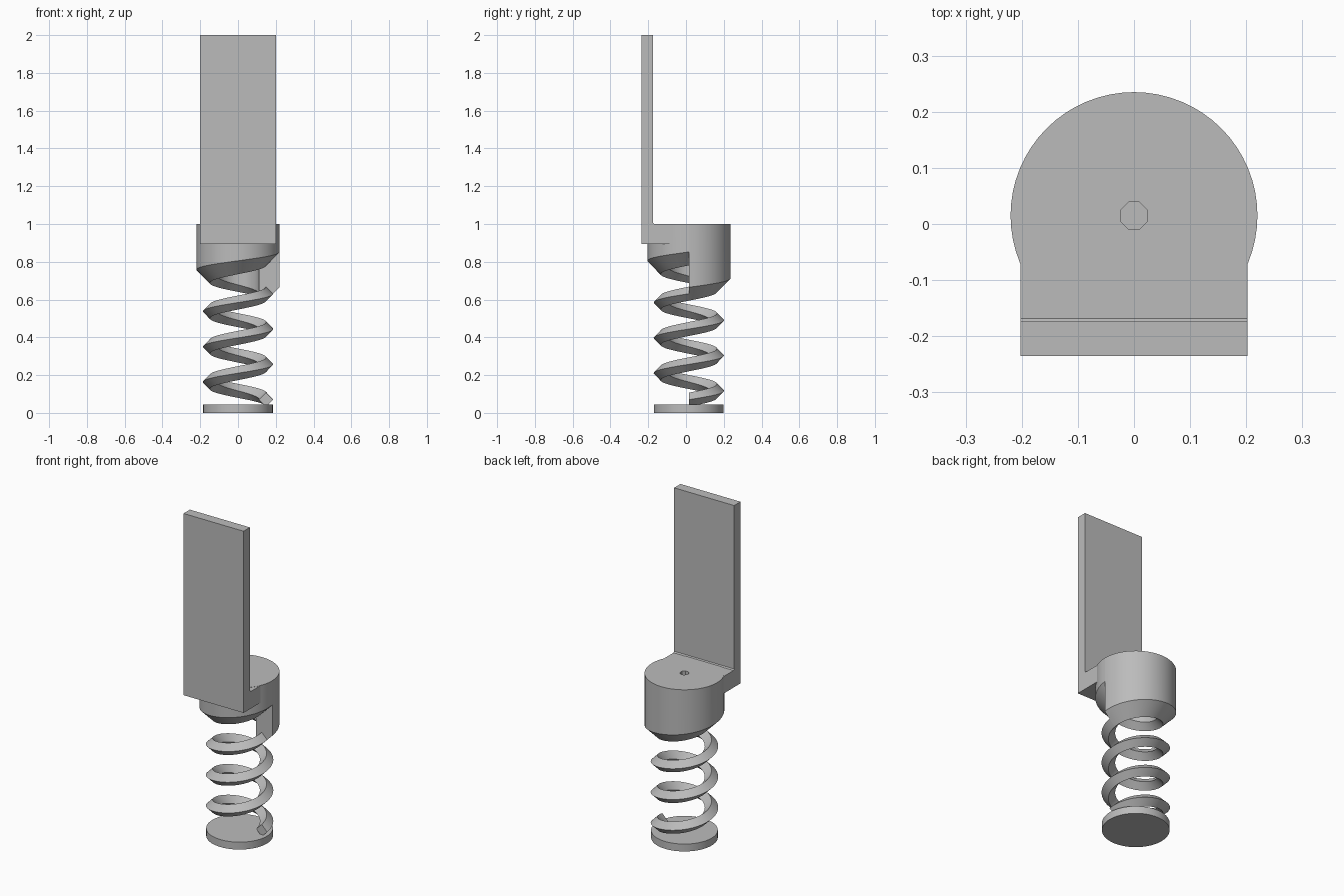
import bpy, bmesh
from math import sin, cos, pi, tau, radians

cube = bpy.data.objects.get("Cube")
if cube:
    bpy.data.objects.remove(cube)

grey = bpy.data.materials.new("plain grey")
grey.use_nodes = True
colour = (0.5, 0.5, 0.5, 1)
grey.diffuse_color = colour
grey.node_tree.nodes["Principled BSDF"].inputs["Base Color"].default_value = colour

AXIS_Y = 0.015      # spring axis
COIL_R = 0.149      # radius to the middle of the wire
WIRE = 0.037        # half diagonal of the diamond wire
PITCH = 0.187
START_Z = 0.07
TURNS = 3
CAP_R = 0.22
STEPS = 64          # per turn


def finish(bm, name, smooth=True):
    bmesh.ops.remove_doubles(bm, verts=bm.verts, dist=0.0002)
    bmesh.ops.recalc_face_normals(bm, faces=bm.faces)
    mesh = bpy.data.meshes.new(name)
    bm.to_mesh(mesh)
    bm.free()
    mesh.materials.append(grey)
    obj = bpy.data.objects.new(name, mesh)
    bpy.context.collection.objects.link(obj)
    if smooth:
        bpy.ops.object.select_all(action="DESELECT")
        obj.select_set(True)
        bpy.context.view_layer.objects.active = obj
        bpy.ops.object.shade_smooth_by_angle(angle=radians(30))
    return obj


def sweep(bm, profile, turns):
    """Sweep a closed (radius, z) profile about the axis; return the rings."""
    rings = []
    for i in range(turns * STEPS + 1):
        a = tau * i / STEPS
        rings.append([bm.verts.new((r * cos(a), AXIS_Y + r * sin(a), z))
                      for r, z in profile(a)])
    for p, q in zip(rings, rings[1:]):
        for j in range(len(p)):
            k = (j + 1) % len(p)
            bm.faces.new((p[j], p[k], q[k], q[j]))
    return rings


# Base disc
bm = bmesh.new()
bmesh.ops.create_cone(bm, cap_ends=True, segments=64, radius1=0.184,
                      radius2=0.184, depth=0.045)
bmesh.ops.translate(bm, verts=bm.verts, vec=(0, AXIS_Y, 0.0225))
finish(bm, "base_disc")


# Coil spring with diamond wire
def wire(a):
    z = START_Z + PITCH * a / tau
    return [(COIL_R - WIRE, z), (COIL_R, z - WIRE),
            (COIL_R + WIRE, z), (COIL_R, z + WIRE)]


bm = bmesh.new()
rings = sweep(bm, wire, TURNS)
bm.faces.new(rings[0])
bm.faces.new(rings[-1])
finish(bm, "coil_spring")


# Hollow cap whose lower rim carries on the spring's helix
def cap(a):
    z = START_Z + PITCH * (TURNS + a / tau)
    hole = 0.024 / cos((a + pi / 8) % (pi / 4) - pi / 8)
    return [(COIL_R - WIRE, z), (COIL_R, z - WIRE),
            (CAP_R, z - WIRE + CAP_R - COIL_R), (CAP_R, 1.0),
            (hole, 1.0), (hole, 0.9), (COIL_R - WIRE, 0.9)]


bm = bmesh.new()
rings = sweep(bm, cap, 1)
bm.faces.new(rings[0][:3] + rings[-1][2::-1])   # step where the helix ends
finish(bm, "threaded_cap")

# L-shaped bracket: foot, small fillet and tall plate
side = [(-0.235, 0.895), (0.0, 0.895), (0.0, 0.999), (-0.168, 0.999),
        (-0.174, 1.006), (-0.174, 2.0), (-0.235, 2.0)]
bm = bmesh.new()
face = bm.faces.new([bm.verts.new((-0.202, y, z)) for y, z in side])
out = bmesh.ops.extrude_face_region(bm, geom=[face])
bmesh.ops.translate(bm, vec=(0.404, 0, 0),
                    verts=[v for v in out["geom"] if isinstance(v, bmesh.types.BMVert)])
# Keep the cap hollow: the foot stops inside the cap wall
for v in bm.verts:
    if abs(v.co.y) < 0.001:
        v.co.y = -0.03
finish(bm, "bracket", smooth=False)
